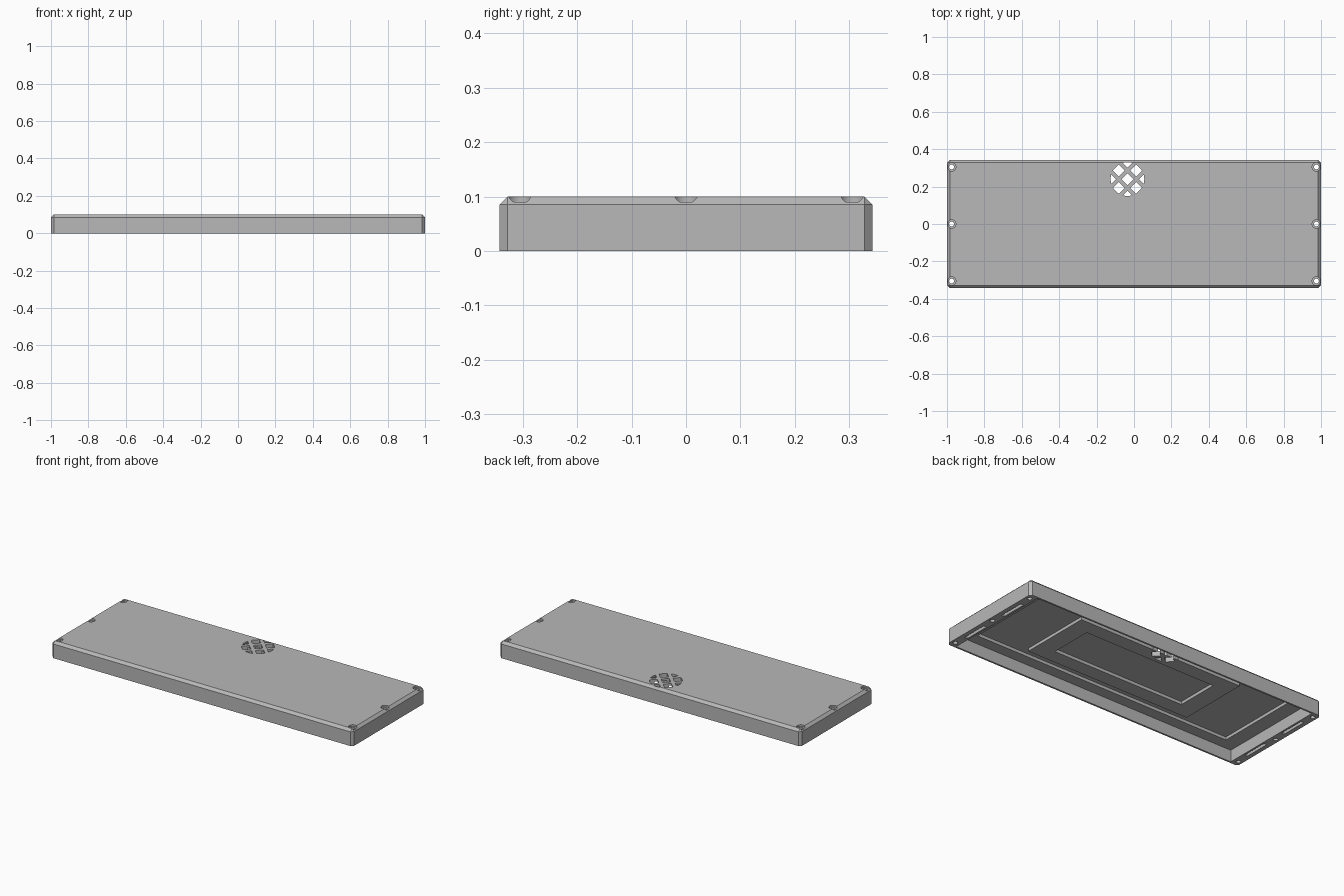
import bpy, bmesh, math
from mathutils import Matrix, Vector

old = bpy.data.objects.get("Cube")
if old:
    bpy.data.objects.remove(old, do_unlink=True)

grey = bpy.data.materials.new("mid_grey")
grey.use_nodes = True
tone = (0.48, 0.48, 0.48, 1)
grey.diffuse_color = tone
grey.node_tree.nodes["Principled BSDF"].inputs["Base Color"].default_value = tone

LENGTH, WIDTH, HEIGHT, CHAMFER = 2.0, 0.685, 0.1, 0.015
POCKET_TOP, RECESS_TOP = 0.07, 0.088


def finish(bm, name):
    mesh = bpy.data.meshes.new(name)
    bm.to_mesh(mesh)
    bm.free()
    mesh.materials.append(grey)
    obj = bpy.data.objects.new(name, mesh)
    bpy.context.scene.collection.objects.link(obj)
    return obj


def box(name, sx, sy, z0, z1, x=0, y=0, turn=0):
    bm = bmesh.new()
    bmesh.ops.create_cube(bm, size=1)
    place = Matrix.Translation((x, y, (z0 + z1) / 2)) @ Matrix.Rotation(turn, 4, "Z")
    bm.transform(place @ Matrix.Diagonal((sx, sy, z1 - z0, 1)))
    return finish(bm, name)


def cylinder(name, r, z0, z1, x, y, sides=32):
    bm = bmesh.new()
    bmesh.ops.create_cone(bm, cap_ends=True, segments=sides, radius1=r, radius2=r, depth=z1 - z0)
    bm.transform(Matrix.Translation((x, y, (z0 + z1) / 2)))
    return finish(bm, name)


def combine(target, tool, operation="DIFFERENCE"):
    """Apply a boolean and remove the helper."""
    tool.hide_render = True
    mod = target.modifiers.new("cut", "BOOLEAN")
    mod.operation, mod.solver, mod.object = operation, "EXACT", tool
    bpy.context.view_layer.update()
    graph = bpy.context.evaluated_depsgraph_get()
    mesh = bpy.data.meshes.new_from_object(target.evaluated_get(graph))
    target.modifiers.clear()
    target.data = mesh
    bpy.data.objects.remove(tool, do_unlink=True)


# Chamfered tray body, bottom edges left square
cover = box("cover", LENGTH, WIDTH, 0, HEIGHT)
bm = bmesh.new()
bm.from_mesh(cover.data)
edges = [e for e in bm.edges if max(v.co.z for v in e.verts) > HEIGHT / 2]
bmesh.ops.bevel(bm, geom=edges, offset=CHAMFER, segments=1, affect="EDGES")
bm.to_mesh(cover.data)
bm.free()

# Hollow underside
combine(cover, box("pocket", 1.89, 0.664, -0.1, POCKET_TOP))

# Ring shaped recess around a raised central panel
ring = box("ring_recess", 1.71, 0.53, 0.03, RECESS_TOP)
combine(ring, box("panel", 1.09, 0.436, 0, 0.2))
combine(cover, ring)
combine(cover, box("panel_recess", 0.87, 0.26, 0.03, RECESS_TOP))

# Screw holes with counterbores, and slots in the end rims
for sx in (-1, 1):
    for sy in (-1, 0, 1):
        x, y = sx * 0.975, sy * 0.305
        combine(cover, cylinder("counterbore", 0.023, 0.09, 0.2, x, y))
        combine(cover, cylinder("screw_hole", 0.013, -0.1, 0.2, x, y, 24))
    for sy in (-1, 1):
        combine(cover, box("rim_slot", 0.018, 0.16, -0.1, 0.03, sx * 0.965, sy * 0.152))

# Round grille of diagonal square openings
centre = Vector((-0.035, 0.24, 0))
spin = Matrix.Rotation(math.pi / 4, 3, "Z")
for i in (-1, 0, 1):
    for j in (-1, 0, 1):
        p = centre + spin @ Vector((i, j, 0)) * 0.066
        hole = box("grille_hole", 0.045, 0.045, 0.02, 0.2, p.x, p.y, math.pi / 4)
        combine(hole, cylinder("grille_circle", 0.09, 0, 0.3, centre.x, centre.y, 48), "INTERSECT")
        combine(cover, hole)

# Crisp flat planes, smooth bores
bpy.ops.object.select_all(action="DESELECT")
cover.select_set(True)
bpy.context.view_layer.objects.active = cover
bpy.ops.object.shade_smooth_by_angle(angle=math.radians(25))
